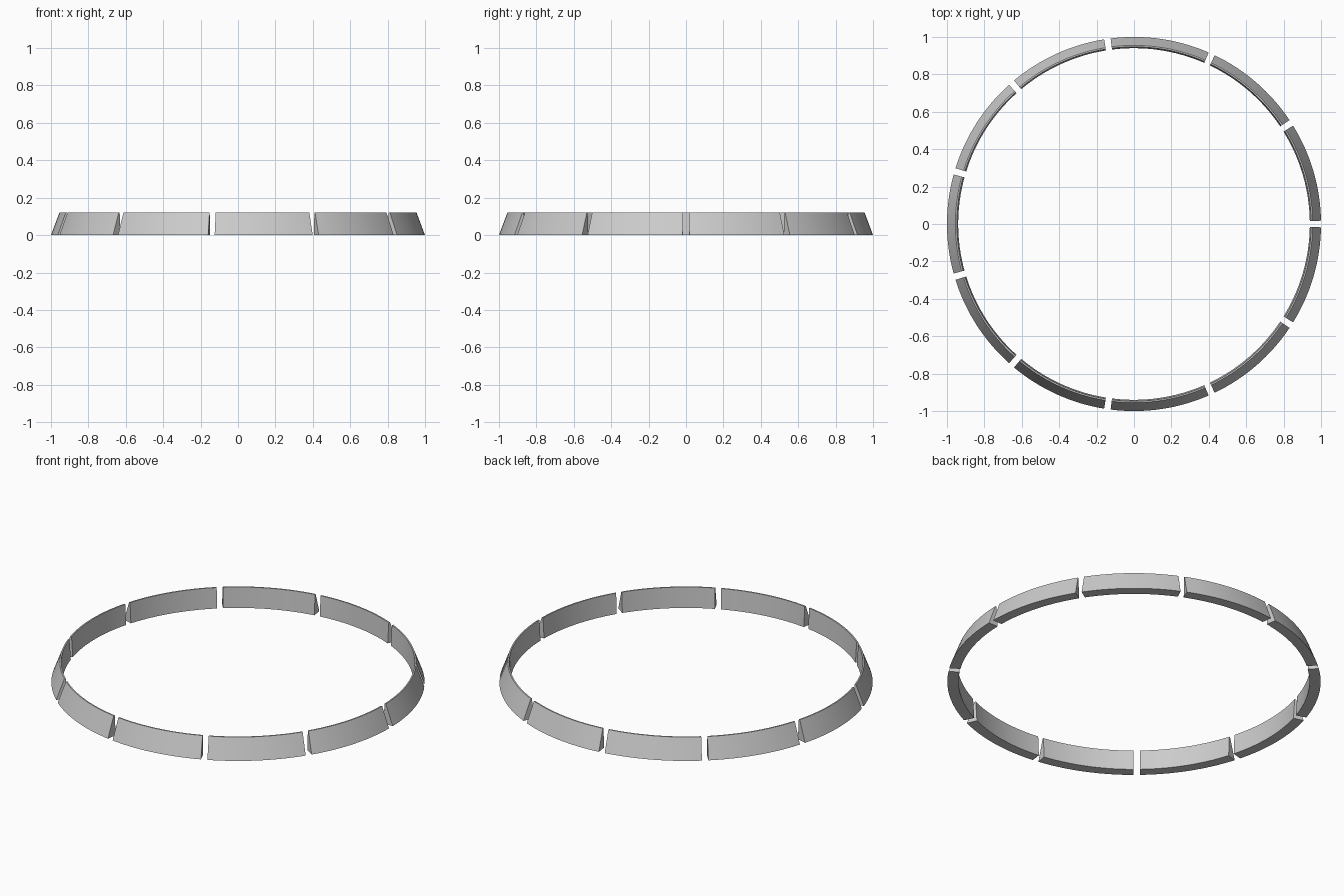
import bpy, bmesh, math

if "Cube" in bpy.data.objects:
    bpy.data.objects.remove(bpy.data.objects["Cube"])

COUNT = 11          # ring segments
STEPS = 16          # arc divisions per segment
GAP = 0.035         # gap width between neighbours
# cross-section as (radius, height): thick base tapering to a thin rim
PROFILE = [(0.94, 0.0), (1.0, 0.0), (0.955, 0.12), (0.947, 0.12)]


def ring_segment(name, start, end):
    bm = bmesh.new()
    loops = []
    for i in range(STEPS + 1):
        a = start + (end - start) * i / STEPS
        loops.append([bm.verts.new((r * math.cos(a), r * math.sin(a), z)) for r, z in PROFILE])
    n = len(PROFILE)
    for la, lb in zip(loops, loops[1:]):
        for j in range(n):
            k = (j + 1) % n
            bm.faces.new((la[j], la[k], lb[k], lb[j]))
    # end caps
    bm.faces.new(loops[0])
    bm.faces.new(loops[-1])
    bmesh.ops.recalc_face_normals(bm, faces=bm.faces)
    mesh = bpy.data.meshes.new(name)
    bm.to_mesh(mesh)
    bm.free()
    ob = bpy.data.objects.new(name, mesh)
    bpy.context.collection.objects.link(ob)
    bpy.ops.object.select_all(action='DESELECT')
    ob.select_set(True)
    bpy.context.view_layer.objects.active = ob
    bpy.ops.object.shade_smooth_by_angle(angle=math.radians(30))


# segments spread evenly, first gap on the +x axis
pitch = 2 * math.pi / COUNT
for s in range(COUNT):
    ring_segment(f"ring_segment_{s + 1}", s * pitch + GAP / 2, (s + 1) * pitch - GAP / 2)
